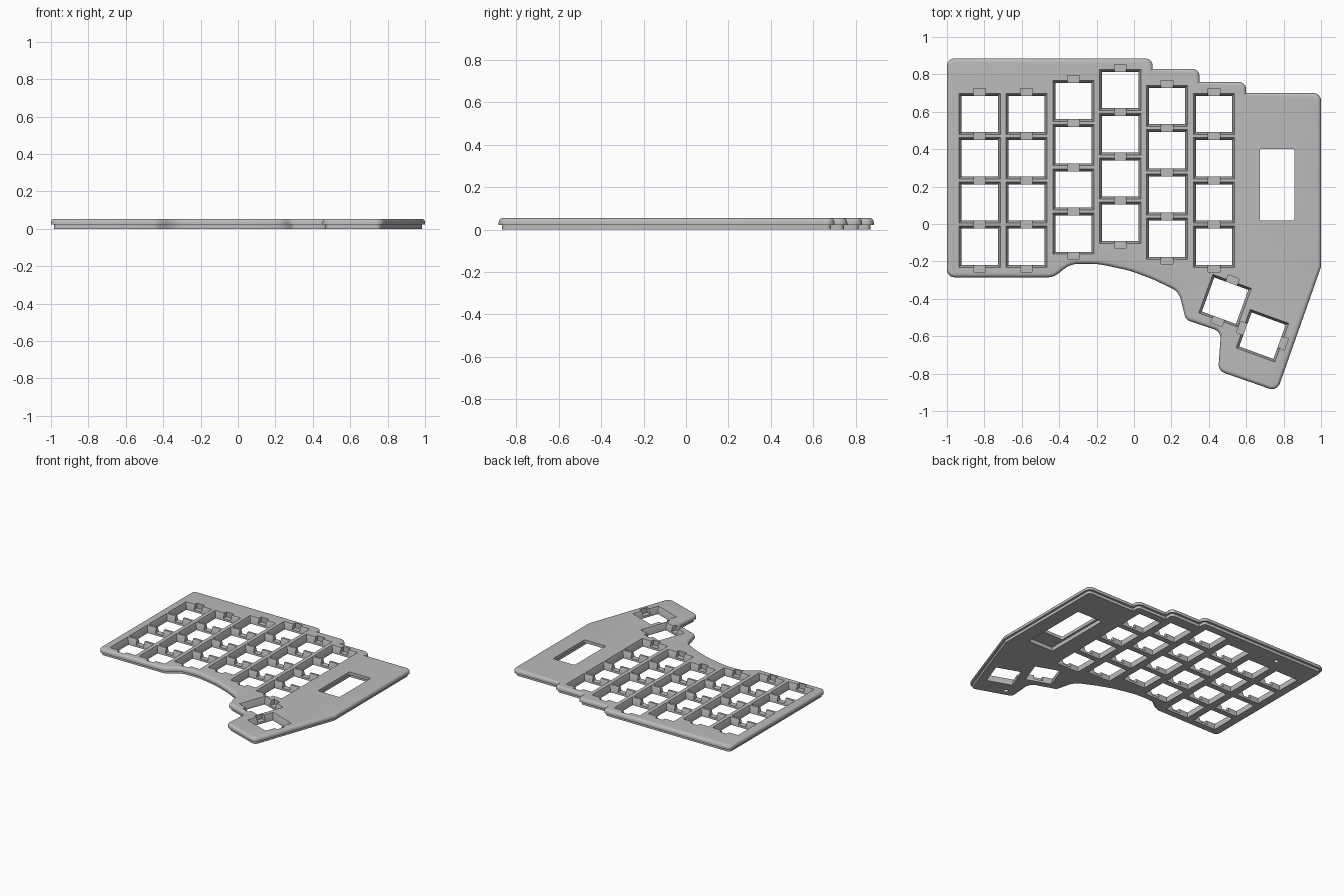
import bpy, bmesh, math
from mathutils import Vector, Matrix

cube = bpy.data.objects.get("Cube")
if cube:
    bpy.data.objects.remove(cube, do_unlink=True)

TOP = 0.054      # plate thickness
FLOOR = 0.018    # height of the switch lip
PITCH = 0.2365   # row spacing
COLUMN = 0.2505  # column spacing
HOLE, RIM = 0.097, 0.11   # half widths of a key opening, bottom and top

grey = bpy.data.materials.new("matte grey")
grey.use_nodes = True
grey.diffuse_color = (0.5, 0.5, 0.5, 1)
grey.node_tree.nodes["Principled BSDF"].inputs["Base Color"].default_value = (0.5, 0.5, 0.5, 1)


def rounded(corners):
    """Outline with every corner (x, y, radius) replaced by an arc."""
    out = []
    for i, (x, y, r) in enumerate(corners):
        p = Vector((x, y))
        a = (Vector(corners[i - 1][:2]) - p).normalized()
        b = (Vector(corners[(i + 1) % len(corners)][:2]) - p).normalized()
        if r == 0:
            out.append(p)
            continue
        half = a.angle(b) / 2
        centre = p + (a + b).normalized() * r / math.sin(half)
        start = p + a * r / math.tan(half) - centre
        sweep = math.pi - 2 * half
        turn = -1 if a.cross(b) > 0 else 1
        steps = max(2, round(sweep / 0.2))
        for k in range(steps + 1):
            out.append(centre + Matrix.Rotation(turn * sweep * k / steps, 2) @ start)
    return out


def inset(points, d):
    """Move a clockwise outline inward by d with mitred corners."""
    out = []
    for i, p in enumerate(points):
        u = (p - points[i - 1]).normalized()
        v = (points[(i + 1) % len(points)] - p).normalized()
        n1, n2 = Vector((u.y, -u.x)), Vector((v.y, -v.x))
        out.append(p + (n1 + n2) * d / (1 + n1.dot(n2)))
    return out


def loft(bm, rings):
    """Closed solid through equal rings of (points, z)."""
    loops = [[bm.verts.new((p[0], p[1], z)) for p in pts] for pts, z in rings]
    n = len(loops[0])
    for lo, hi in zip(loops, loops[1:]):
        for i in range(n):
            bm.faces.new((lo[i], lo[(i + 1) % n], hi[(i + 1) % n], hi[i]))
    bm.faces.new(loops[0])
    bm.faces.new(loops[-1])


def make(name, bm):
    bmesh.ops.recalc_face_normals(bm, faces=bm.faces)
    mesh = bpy.data.meshes.new(name)
    bm.to_mesh(mesh)
    bm.free()
    mesh.materials.append(grey)
    obj = bpy.data.objects.new(name, mesh)
    bpy.context.collection.objects.link(obj)
    return obj


def rect(centre, hx, hy, angle=0):
    turn = Matrix.Rotation(angle, 2)
    return [Vector(centre) + turn @ Vector((sx * hx, sy * hy))
            for sx, sy in ((-1, -1), (-1, 1), (1, 1), (1, -1))]


# Plate outline, clockwise from the back right-hand corner of the model
outline = rounded([
    (-1, 0.885, 0.04), (0.1, 0.885, 0.04), (0.1, 0.83, 0), (0.35, 0.83, 0.04),
    (0.35, 0.76, 0), (0.6, 0.76, 0.04), (0.6, 0.7, 0), (1, 0.7, 0.04),
    (1, -0.23, 0.06), (0.765, -0.895, 0.045), (0.45, -0.785, 0.045),
    (0.465, -0.575, 0.05), (0.277, -0.512, 0.04), (0.24, -0.362, 0.09),
    (0.1, -0.295, 0.3), (-0.02, -0.25, 0.4), (-0.19, -0.213, 0.4),
    (-0.34, -0.213, 0.12), (-0.43, -0.285, 0.08), (-1, -0.285, 0.04)])

# Plate with a stepped lower edge and a rounded top edge
R = 0.02
section = [(0.016, 0), (0.016, 0.022), (0, 0.022)]
for k in range(6):
    t = math.pi / 2 * k / 5
    section.append((R - R * math.cos(t), TOP - R + R * math.sin(t)))
bm = bmesh.new()
loft(bm, [(inset(outline, d), z) for d, z in section])
plate = make("keyboard_plate", bm)

# Key openings (tapered) and clip notches
keys, notches = bmesh.new(), bmesh.new()


def key(centre, angle=0):
    loft(keys, [(rect(centre, h, h, angle), z) for h, z in
                ((HOLE, -0.01), (HOLE, FLOOR), (RIM, TOP), (RIM, TOP + 0.01))])


def notch(centre, hy, angle=0):
    pts = rect(centre, 0.032, hy, angle)
    loft(notches, [(pts, FLOOR - 0.002), (pts, TOP + 0.01)])


NEAR, FAR = HOLE - 0.006, RIM + 0.026   # reach of an end notch
MID, DEPTH = (NEAR + FAR) / 2, (FAR - NEAR) / 2
for col, rise in enumerate((0, 0, 0.07, 0.128, 0.043, 0)):
    x, y = -0.825 + col * COLUMN, 0.588 + rise
    for row in range(4):
        key((x, y - row * PITCH))
        if row:
            notch((x, y - (row - 0.5) * PITCH), PITCH / 2 - NEAR)
    notch((x, y + MID), DEPTH)
    notch((x, y - 3 * PITCH - MID), DEPTH)

# Thumb keys
for centre, angle in (((0.487, -0.41), -20), ((0.687, -0.597), 70)):
    a = math.radians(angle)
    key(centre, a)
    for side in (-1, 1):
        notch(Vector(centre) + Matrix.Rotation(a, 2) @ Vector((0, side * MID)), DEPTH, a)

# Display window, its pocket underneath, and blind screw holes
window = bmesh.new()
loft(window, [(rounded([(p.x, p.y, 0.01) for p in rect((0.765, 0.21), 0.092, 0.192)]), z)
              for z in (-0.01, TOP + 0.01)])
pocket = bmesh.new()
pts = rect((0.765, 0.16), 0.108, 0.27)
loft(pocket, [(pts, -0.01), (pts, 0.03)])
for x, y in ((-0.64, 0.79), (0.55, -0.745)):
    bmesh.ops.create_cone(pocket, cap_ends=True, segments=20, radius1=0.018, radius2=0.018,
                          depth=0.06, matrix=Matrix.Translation((x, y, 0)))

# Cut everything out of the plate
bpy.context.view_layer.objects.active = plate
plate.select_set(True)
for name, bm in (("key_cutter", keys), ("notch_cutter", notches),
                 ("window_cutter", window), ("pocket_cutter", pocket)):
    cutter = make(name, bm)
    cutter.hide_render = True
    mod = plate.modifiers.new(name, "BOOLEAN")
    mod.operation, mod.solver, mod.object = "DIFFERENCE", "EXACT", cutter
    bpy.ops.object.modifier_apply(modifier=mod.name)
    bpy.data.objects.remove(cutter, do_unlink=True)

bpy.ops.object.shade_smooth_by_angle(angle=math.radians(30))
